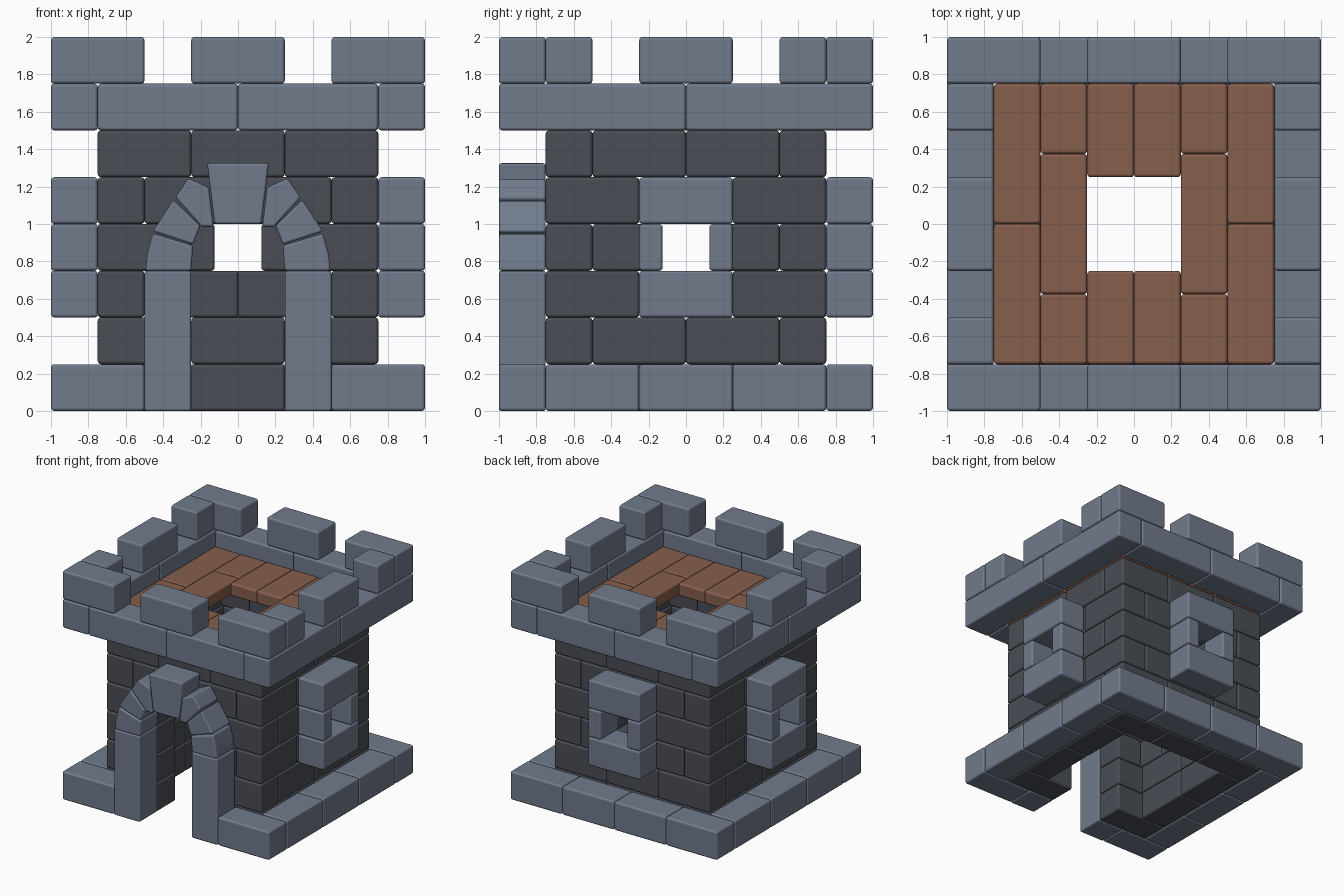
import bpy
import bmesh
from mathutils import Vector

cube = bpy.data.objects.get("Cube")
if cube:
    bpy.data.objects.remove(cube, do_unlink=True)


def make_material(name, color):
    mat = bpy.data.materials.new(name)
    mat.use_nodes = True
    mat.diffuse_color = color
    mat.node_tree.nodes["Principled BSDF"].inputs["Base Color"].default_value = color
    return mat


LIGHT = make_material("light slate", (0.165, 0.198, 0.265, 1))
DARK = make_material("dark slate", (0.068, 0.075, 0.092, 1))
WOOD = make_material("brown wood", (0.238, 0.113, 0.073, 1))

B = 0.25            # brick module
INNER, WALL, OUTER = 0.5, 0.75, 1.0


class Part:
    """A group of separate rounded blocks sharing one material."""

    def __init__(self, name, mat):
        self.name, self.mat, self.bm = name, mat, bmesh.new()

    def block(self, x, y, z):
        lo, hi = Vector((x[0], y[0], z[0])), Vector((x[1], y[1], z[1]))
        verts = bmesh.ops.create_cube(self.bm, size=1)["verts"]
        for v in verts:
            v.co = (lo + hi) / 2 + v.co * (hi - lo)

    def prism(self, outline, y0, y1):
        """Extrude an (x, z) outline along y."""
        front = [self.bm.verts.new((x, y0, z)) for x, z in outline]
        back = [self.bm.verts.new((x, y1, z)) for x, z in outline]
        self.bm.faces.new(front)
        self.bm.faces.new(back[::-1])
        n = len(front)
        for i in range(n):
            j = (i + 1) % n
            self.bm.faces.new((front[j], front[i], back[i], back[j]))

    def finish(self, radius=0.018):
        bmesh.ops.recalc_face_normals(self.bm, faces=self.bm.faces[:])
        mesh = bpy.data.meshes.new(self.name)
        self.bm.to_mesh(mesh)
        self.bm.free()
        mesh.materials.append(self.mat)
        for p in mesh.polygons:
            p.use_smooth = True
        obj = bpy.data.objects.new(self.name, mesh)
        bpy.context.collection.objects.link(obj)
        bevel = obj.modifiers.new("rounded edges", "BEVEL")
        bevel.width = radius
        bevel.segments = 3
        bevel.harden_normals = True


def spans(*cuts):
    """Consecutive pairs of a list of joint positions."""
    return list(zip(cuts[:-1], cuts[1:]))


def mirrored(span):
    return [span, (-span[1], -span[0])]


def course(part, side, pieces, depth, z):
    """Lay bricks along one side: front, back, left or right."""
    for s in pieces:
        d = depth if side in ("back", "left") else (-depth[1], -depth[0])
        if side in ("front", "back"):
            part.block(s, d, z)
        else:
            part.block(d, s, z)


SIDES = ("front", "back", "left", "right")
THIRDS = spans(-WALL, -B, B, WALL)
HALVES = spans(-INNER, 0, INNER)

# Dark brick walls, with the corner direction alternating per course
for side in SIDES:
    wall = Part(side + "_wall", DARK)
    along_x = side in ("front", "back")
    for row in range(6):
        long_run = along_x == (row == 0 or row % 2 == 1)
        pieces = THIRDS if long_run else HALVES
        end = WALL if long_run else INNER
        if side == "front" and row < 4:
            pieces = mirrored((B, end))          # doorway
        elif row == 3:
            pieces = mirrored((B / 2, end))      # window opening
        course(wall, side, pieces, (INNER, WALL), (row * B, row * B + B))
    wall.finish()

# Window frames on the back and both sides
for side in SIDES[1:]:
    frame = Part(side + "_window_frame", LIGHT)
    depth = (WALL, OUTER)
    course(frame, side, [(-B, B)], depth, (0.5, 0.75))
    course(frame, side, mirrored((B / 2, B)), depth, (0.75, 1.0))
    course(frame, side, [(-B, B)], depth, (1.0, 1.25))
    frame.finish()

# Base ring, parapet ring and battlements
base = Part("base_ring", LIGHT)
parapet = Part("parapet_ring", LIGHT)
merlons = Part("battlements", LIGHT)
for side in SIDES:
    along_x = side in ("front", "back")
    depth = (WALL, OUTER)
    if side == "front":
        base_pieces = mirrored((INNER, OUTER))
    elif side == "back":
        base_pieces = spans(-OUTER, -INNER, 0, INNER, OUTER)
    else:
        base_pieces = THIRDS
    course(base, side, base_pieces, depth, (0, B))
    end = WALL if along_x else OUTER
    course(parapet, side, spans(-end, 0, end), depth, (1.5, 1.75))
    corner = (INNER, OUTER if along_x else WALL)
    course(merlons, side, [(-B, B)] + mirrored(corner), depth, (1.75, 2.0))
for part in (base, parapet, merlons):
    part.finish()

# Door surround: pillars, wedge stones and keystone
arch = Part("door_arch", LIGHT)
wedges = [
    [(0.25, 0.75), (0.495, 0.75), (0.485, 0.84), (0.455, 0.95), (0.24, 0.885)],
    [(0.24, 0.89), (0.455, 0.96), (0.345, 1.13), (0.2, 0.99)],
    [(0.195, 0.985), (0.335, 1.14), (0.265, 1.245), (0.155, 1.195), (0.13, 0.985)],
]
for sign in (-1, 1):
    arch.block(sorted((sign * B, sign * INNER)), (-OUTER, -WALL), (0, 0.75))
    for outline in wedges:
        arch.prism([(sign * x, z) for x, z in outline], -OUTER, -WALL)
arch.prism([(-0.125, 1.0), (0.125, 1.0), (0.165, 1.325), (-0.165, 1.325)],
           -OUTER, -WALL)
arch.finish(0.014)

# Plank floor around the central hatch
floor = Part("plank_floor", WOOD)
columns = [
    (mirrored((B, WALL)), 0),
    (spans(-WALL, -0.375, 0.375, WALL), 1),
    (spans(-WALL, 0, WALL), 2),
]
for planks, i in columns:
    for x in mirrored((i * B, i * B + B)):
        for y in planks:
            floor.block(x, y, (1.5, 1.615))
floor.finish()
